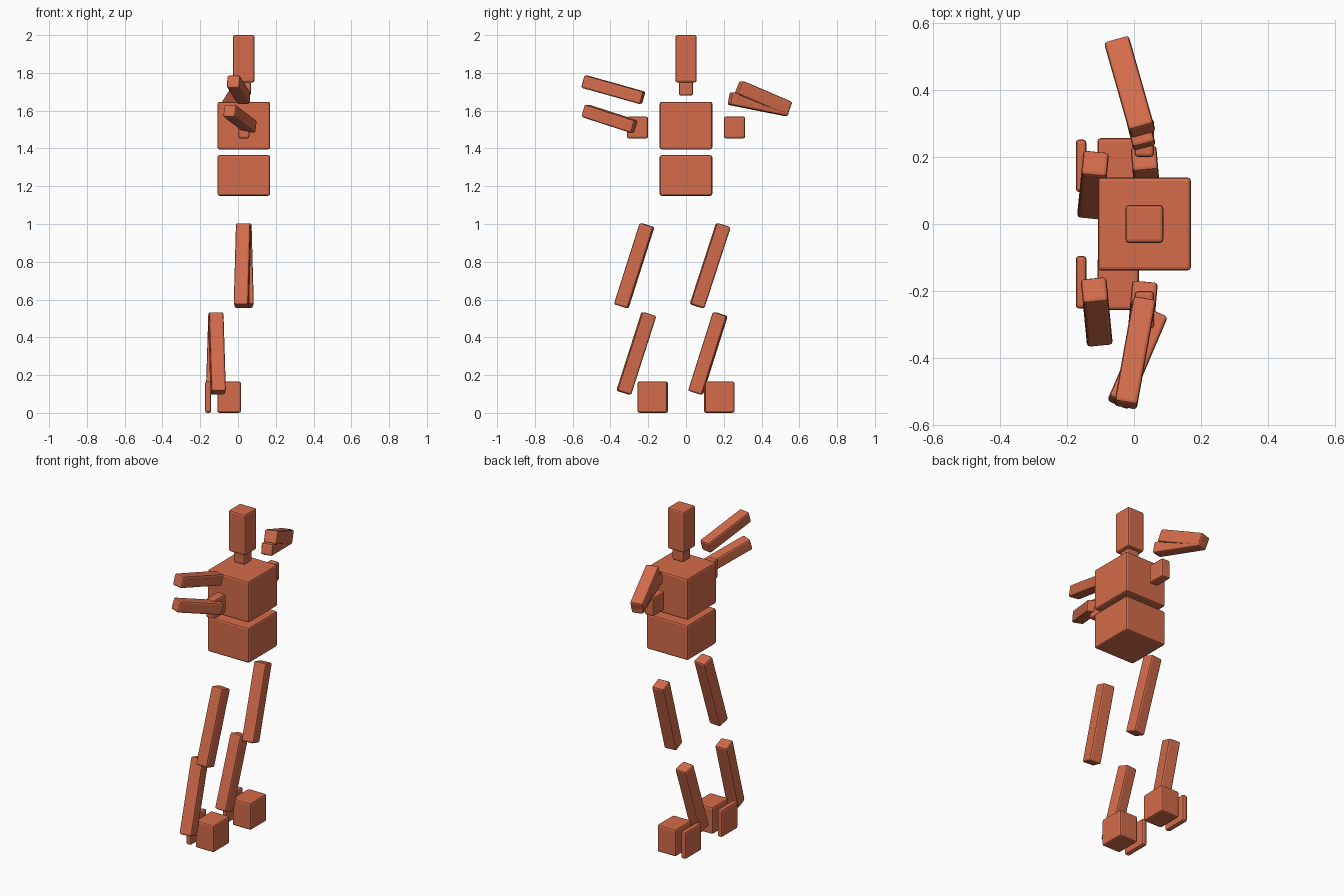
import bpy
import bmesh
from mathutils import Matrix, Vector

cube = bpy.data.objects.get("Cube")
if cube:
    bpy.data.objects.remove(cube)

# Single clay colour
clay = bpy.data.materials.new("terracotta")
clay.use_nodes = True
colour = (0.66, 0.15, 0.07, 1)
clay.diffuse_color = colour
clay.node_tree.nodes["Principled BSDF"].inputs["Base Color"].default_value = colour


def block(name, centre, size, rotation=Matrix.Identity(4)):
    """Box with softly rounded edges."""
    mesh = bpy.data.meshes.new(name)
    bm = bmesh.new()
    bmesh.ops.create_cube(bm, size=1, matrix=Matrix.Diagonal((*size, 1)))
    bm.to_mesh(mesh)
    bm.free()
    mesh.materials.append(clay)
    obj = bpy.data.objects.new(name, mesh)
    obj.matrix_world = Matrix.Translation(centre) @ rotation
    bpy.context.collection.objects.link(obj)
    bevel = obj.modifiers.new("rounded_edges", 'BEVEL')
    bevel.width = 0.01
    bevel.segments = 2
    return obj


def limb(name, start, end, thickness):
    """Square bar running between two end-face centres."""
    a, b = Vector(start), Vector(end)
    axis = (b - a).normalized()
    side = axis.cross(Vector((0, 0, 1))).normalized()
    turn = Matrix((side, axis.cross(side), axis)).transposed().to_4x4()
    block(name, (a + b) / 2, (thickness, thickness, (b - a).length), turn)


# Head and trunk
block("head", (0.031, 0, 1.875), (0.113, 0.113, 0.25))
block("neck", (0.031, 0, 1.717), (0.075, 0.075, 0.075))
block("chest", (0.031, 0, 1.521), (0.278, 0.278, 0.252))
block("pelvis", (0.031, 0, 1.257), (0.278, 0.278, 0.215))

# Shoulders, feet and heel plates, one per side
for label, s in (("near", -1), ("far", 1)):
    block(label + "_shoulder", (0.031, s * 0.257, 1.511), (0.058, 0.113, 0.115))
    block(label + "_foot", (-0.047, s * 0.178, 0.083), (0.125, 0.157, 0.165))
    block(label + "_heel_plate", (-0.158, s * 0.174, 0.083), (0.032, 0.157, 0.165))

# Legs
LEG = 0.077
limb("near_thigh", (0.030, -0.206, 0.995), (0.018, -0.343, 0.564), LEG)
limb("far_thigh", (0.031, 0.198, 0.995), (0.043, 0.058, 0.564), LEG)
limb("near_shin", (-0.118, -0.196, 0.524), (-0.105, -0.330, 0.106), LEG)
limb("far_shin", (-0.116, 0.182, 0.524), (-0.129, 0.050, 0.106), LEG)

# Arms
ARM = 0.069
limb("near_upper_arm", (0.067, -0.270, 1.514), (-0.046, -0.535, 1.600), ARM)
limb("near_forearm", (0.031, -0.228, 1.667), (-0.025, -0.542, 1.755), ARM)
limb("far_upper_arm", (0.031, 0.232, 1.665), (-0.046, 0.540, 1.604), ARM)
limb("far_forearm", (0.025, 0.278, 1.723), (-0.050, 0.542, 1.610), 0.077)
